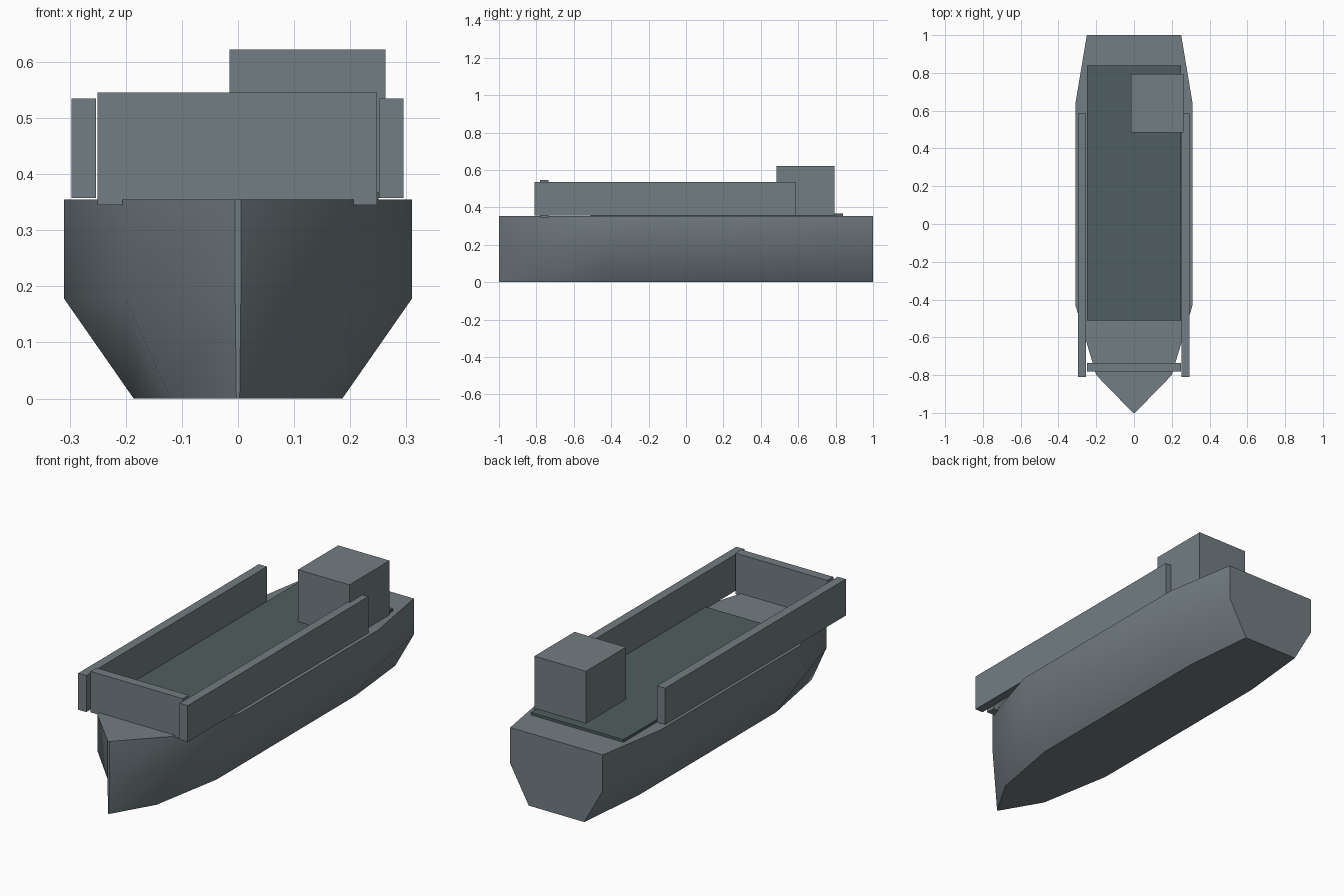
import bpy
import bmesh
import math

if "Cube" in bpy.data.objects:
    bpy.data.objects.remove(bpy.data.objects["Cube"], do_unlink=True)


def material(name, rgb):
    mat = bpy.data.materials.new(name)
    mat.use_nodes = True
    mat.diffuse_color = (*rgb, 1)
    mat.node_tree.nodes["Principled BSDF"].inputs["Base Color"].default_value = (*rgb, 1)
    return mat


GREY = material("steel grey", (0.17, 0.205, 0.225))
DARK = material("dark deck green", (0.078, 0.11, 0.112))


def finish(name, bm, mat):
    bmesh.ops.recalc_face_normals(bm, faces=bm.faces)
    mesh = bpy.data.meshes.new(name)
    bm.to_mesh(mesh)
    bm.free()
    mesh.materials.append(mat)
    obj = bpy.data.objects.new(name, mesh)
    bpy.context.collection.objects.link(obj)
    return obj


def box(name, x, y, z, mat):
    """Box from (min, max) pairs along each axis."""
    bm = bmesh.new()
    bmesh.ops.create_cube(bm, size=1)
    for v in bm.verts:
        v.co = [lo + (hi - lo) * (c + 0.5) for c, (lo, hi) in zip(v.co, (x, y, z))]
    return finish(name, bm, mat)


# Hull: a six-sided section lofted through stations of (y, half width)
DECK_Z, CHINE_Z, KEEL = 0.355, 0.178, 0.6
stations = [(-1, 0.005), (-0.8, 0.2), (-0.43, 0.31), (0.64, 0.31), (1, 0.25)]
bm = bmesh.new()
rings = []
for y, w in stations:
    half = [(w * KEEL, 0), (w, CHINE_Z), (w, DECK_Z)]
    section = half + [(-x, z) for x, z in reversed(half)]
    rings.append([bm.verts.new((x, y, z)) for x, z in section])
for a, b in zip(rings, rings[1:]):
    for i in range(len(a)):
        j = (i + 1) % len(a)
        bm.faces.new((a[i], a[j], b[j], b[i]))
bm.faces.new(rings[0])
bm.faces.new(rings[-1])
hull = finish("hull", bm, GREY)
bpy.ops.object.select_all(action="DESELECT")
bpy.context.view_layer.objects.active = hull
hull.select_set(True)
bpy.ops.object.shade_smooth_by_angle(angle=math.radians(40))

# Cargo deck plate
box("cargo_deck", (-0.25, 0.25), (-0.51, 0.84), (0.35, 0.368), DARK)

# Raised walls around the deck
box("left_wall", (0.252, 0.295), (-0.81, 0.585), (0.357, 0.535), GREY)
box("right_wall", (-0.297, -0.253), (-0.81, 0.585), (0.357, 0.535), GREY)
box("bow_ramp", (-0.25, 0.248), (-0.78, -0.735), (0.345, 0.545), GREY)

# Wheelhouse, offset to the left at the stern
box("wheelhouse", (-0.015, 0.263), (0.485, 0.795), (0.357, 0.622), GREY)
